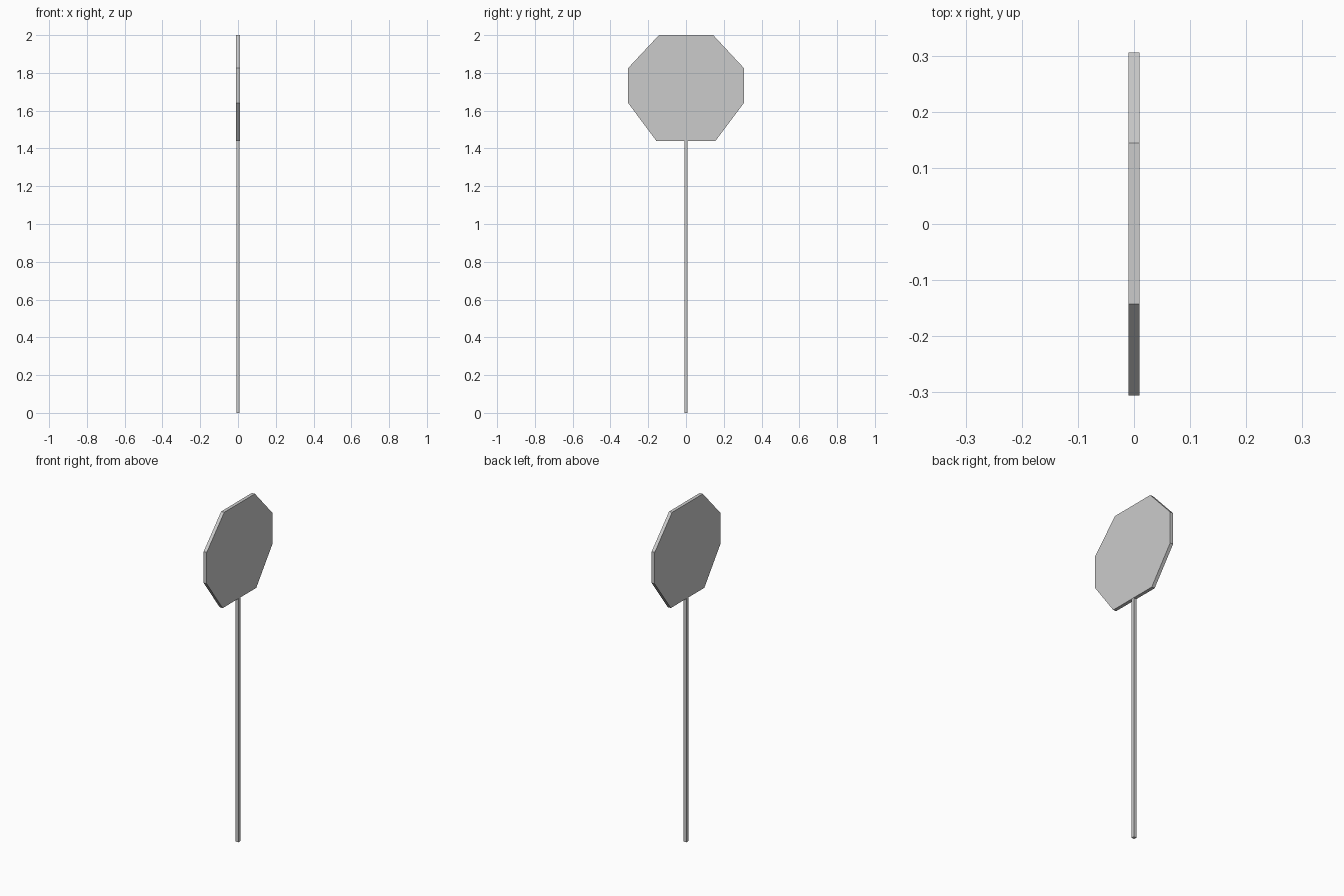
import bpy, bmesh

if "Cube" in bpy.data.objects:
    bpy.data.objects.remove(bpy.data.objects["Cube"])

grey = bpy.data.materials.new("plain grey")
grey.diffuse_color = (0.6, 0.6, 0.6, 1)
grey.use_nodes = True
grey.node_tree.nodes["Principled BSDF"].inputs["Base Color"].default_value = grey.diffuse_color


def extruded(name, profile, direction):
    """Closed solid made by sweeping a flat outline along a direction."""
    bm = bmesh.new()
    face = bm.faces.new([bm.verts.new(p) for p in profile])
    top = bmesh.ops.extrude_face_region(bm, geom=[face])["geom"]
    bmesh.ops.translate(bm, vec=direction,
                        verts=[v for v in top if isinstance(v, bmesh.types.BMVert)])
    bmesh.ops.recalc_face_normals(bm, faces=bm.faces)
    mesh = bpy.data.meshes.new(name)
    bm.to_mesh(mesh)
    bm.free()
    mesh.materials.append(grey)
    obj = bpy.data.objects.new(name, mesh)
    bpy.context.collection.objects.link(obj)
    return obj


# Eight-sided sign plate, standing in the y-z plane
T = 0.01
outline = [(-0.157, 1.44), (0.156, 1.44), (0.306, 1.64), (0.306, 1.826),
           (0.144, 2.0), (-0.143, 2.0), (-0.306, 1.826), (-0.306, 1.64)]
extruded("sign_plate", [(-T, y, z) for y, z in outline], (2 * T, 0, 0))

# Square post under the plate
W = 0.009
extruded("post", [(-W, -W, 0), (W, -W, 0), (W, W, 0), (-W, W, 0)], (0, 0, 1.44))
